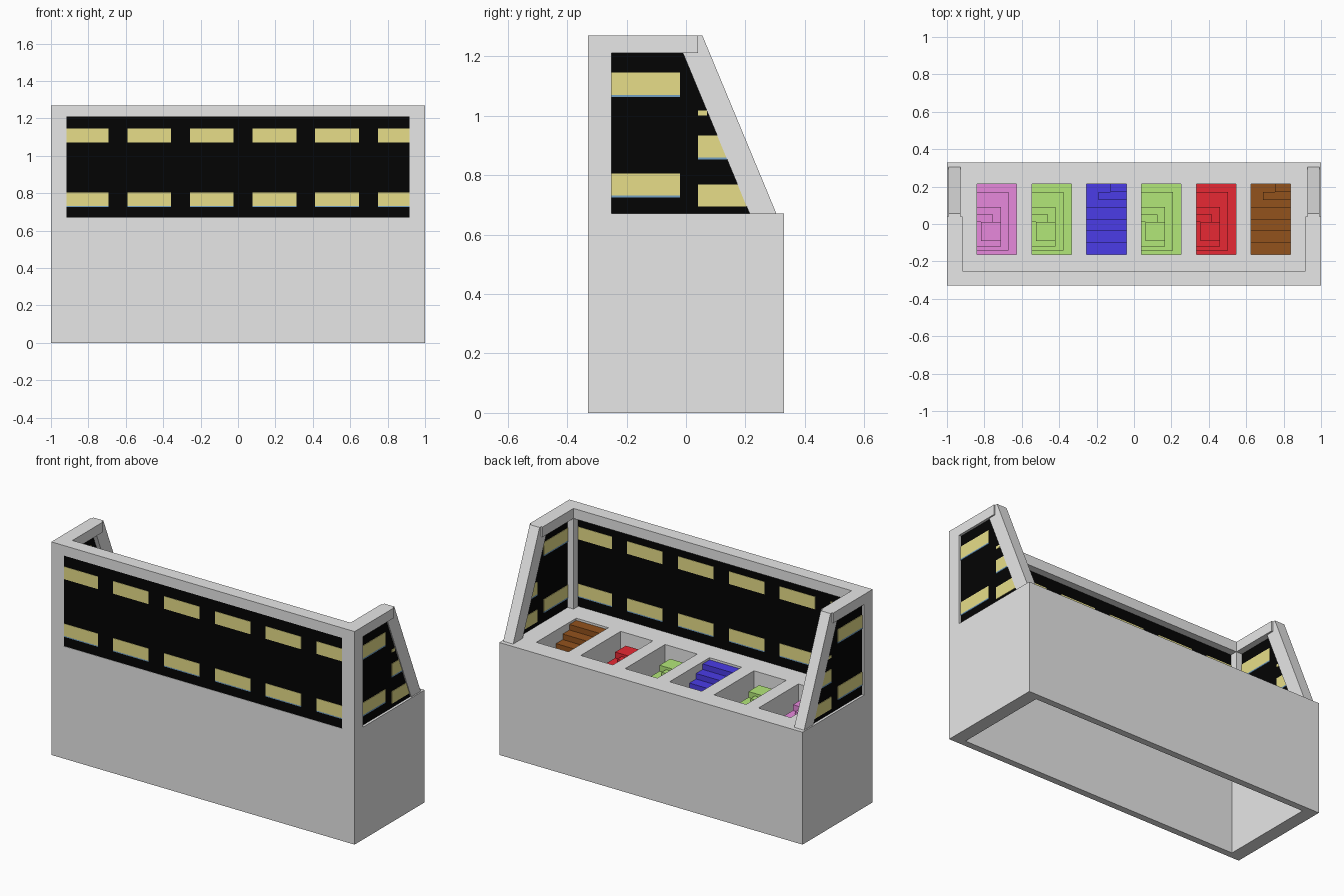
import bpy
import bmesh
from mathutils import Vector

if "Cube" in bpy.data.objects:
    bpy.data.objects.remove(bpy.data.objects["Cube"], do_unlink=True)


def material(name, r, g, b):
    m = bpy.data.materials.new(name)
    m.use_nodes = True
    m.diffuse_color = (r, g, b, 1)
    m.node_tree.nodes["Principled BSDF"].inputs["Base Color"].default_value = (r, g, b, 1)
    return m


GREY = material("light_grey", 0.8, 0.8, 0.8)
BLACK = material("black_glass", 0.001, 0.001, 0.001)
BEIGE = material("pale_yellow", 0.8, 0.73, 0.25)
TRIM = material("pale_blue", 0.17, 0.35, 0.55)
PINK = material("pink", 0.8, 0.25, 0.72)
GREEN = material("light_green", 0.45, 0.8, 0.19)
BLUE = material("blue", 0.07, 0.045, 0.8)
RED = material("red", 0.8, 0.022, 0.033)
BROWN = material("brown", 0.29, 0.085, 0.012)


def make(name, bm, mat):
    bmesh.ops.recalc_face_normals(bm, faces=bm.faces)
    mesh = bpy.data.meshes.new(name)
    bm.to_mesh(mesh)
    bm.free()
    mesh.materials.append(mat)
    obj = bpy.data.objects.new(name, mesh)
    bpy.context.collection.objects.link(obj)
    return obj


def add_box(bm, x, y, z):
    """Add a box given (min, max) along each axis."""
    verts = bmesh.ops.create_cube(bm, size=1)["verts"]
    for v in verts:
        v.co = Vector([lo + (hi - lo) * (c + 0.5) for c, (lo, hi) in zip(v.co, (x, y, z))])


def boxes(name, mat, *items):
    bm = bmesh.new()
    for item in items:
        add_box(bm, *item)
    return make(name, bm, mat)


def prism(name, mat, profile, x0, x1):
    """Extrude a (y, z) profile from x0 to x1."""
    bm = bmesh.new()
    face = bm.faces.new([bm.verts.new((x0, y, z)) for y, z in profile])
    ext = bmesh.ops.extrude_face_region(bm, geom=[face])["geom"]
    moved = [g for g in ext if isinstance(g, bmesh.types.BMVert)]
    bmesh.ops.translate(bm, verts=moved, vec=(x1 - x0, 0, 0))
    return make(name, bm, mat)


W, D, TOP, HIGH = 1.0, 0.33, 0.67, 1.27   # half width, half depth, worktop, frame top
IN_X, IN_Y, LINTEL = 0.917, -0.25, 1.21   # inner limits of the frame
PIT_FLOOR = 0.47
PIT_Y = (-0.163, 0.213)
centres = [-0.733 + 0.293 * i for i in range(6)]
HALF = 0.106

# Cabinet: hollow from below, six pits sunk into the worktop
body = boxes("cabinet", GREY, ((-W, W), (-D, D), (0, TOP)))
pits = [((c - HALF, c + HALF), PIT_Y, (PIT_FLOOR, 1)) for c in centres]
cutter = boxes("cabinet_cutter", GREY, ((-0.92, 0.92), (-0.29, 0.29), (-0.1, 0.45)), *pits)
cutter.hide_render = True
mod = body.modifiers.new("hollow", "BOOLEAN")
mod.operation, mod.solver, mod.object = "DIFFERENCE", "EXACT", cutter
bpy.context.view_layer.objects.active = body
body.select_set(True)
bpy.ops.object.modifier_apply(modifier=mod.name)
bpy.data.objects.remove(cutter, do_unlink=True)


# Pit fillings: stepped mounds or stepped banks of cubes
def filling(name, mat, c, bank):
    full = (c - HALF, c + HALF)
    y0, y1 = PIT_Y
    step = 0.042
    layers = [(full, PIT_Y, (PIT_FLOOR, 0.525))]
    if bank:
        for i in range(4):
            z = 0.525 + 0.033 * i
            layers.append((full, (y0, 0.09 - 1.5 * step * i), (z, z + 0.033)))
        layers.append(((c + 0.5 * step, c + HALF), (y1 - step, y1), (0.525, 0.645)))
        layers.append(((c - step, c + HALF), (y1 - 2 * step, y1 - step), (0.525, 0.605)))
    else:
        layers.append(((c - HALF, c + 1.5 * step), (y0 + 0.5 * step, y1 - step), (0.525, 0.565)))
        layers.append(((c - HALF, c + 0.5 * step), (y0 + step, 0.09), (0.565, 0.6)))
        layers.append(((c - HALF, c - 0.5 * step), (0.01, 0.05), (0.6, 0.62)))
        layers.append(((c - 2 * step, c + 0.5 * step), (-0.09, 0.01), (0.6, 0.635)))
    boxes(name, mat, *layers)


kinds = [("pink", PINK, 0), ("green_right", GREEN, 0), ("blue", BLUE, 1),
         ("green_left", GREEN, 0), ("red", RED, 0), ("brown", BROWN, 1)]
for c, (label, mat, bank) in zip(centres, kinds):
    filling(label + "_filling", mat, c, bank)

# Front frame and front glass, with marks running from each viewer's left
boxes("front_lintel", GREY, ((-W, W), (-D, IN_Y), (LINTEL, HIGH)))
boxes("front_glass", BLACK, ((-IN_X, IN_X), (-0.328, -0.294), (TOP, LINTEL)))
ROWS = ((0.732, 0.805), (1.07, 1.145))
marks, trims = [], []
for s, depth in ((1, (-0.33, -0.326)), (-1, (-0.296, -0.292))):
    for i in range(6):
        mid = -0.81 + 0.335 * i
        span = sorted((s * max(mid - 0.117, -IN_X), s * min(mid + 0.117, IN_X)))
        marks += [(span, depth, row) for row in ROWS]
        trims.append((span, depth, (ROWS[0][0] - 0.006, ROWS[0][0])))
boxes("front_glass_marks", BEIGE, *marks)
boxes("front_glass_trims", TRIM, *trims)


def glass_edge(z):
    """Sloping rear limit of the side glass."""
    return 0.215 - (z - TOP) * 0.415


# Side frames: post, rail, sloping rear bar, glass and its marks
for side, s in (("left", 1), ("right", -1)):
    xs = tuple(sorted((s * IN_X, s * W)))
    boxes(side + "_front_post", GREY, (xs, (-D, IN_Y), (TOP, LINTEL)))
    boxes(side + "_top_rail", GREY, (xs, (IN_Y, 0.04), (LINTEL, HIGH)))
    prism(side + "_rear_bar", GREY,
          [(0.235, 0.62), (0.325, 0.62), (0.055, HIGH), (0.03, HIGH), (-0.01, LINTEL)],
          s * 0.927, s * 0.992)
    prism(side + "_glass", BLACK,
          [(IN_Y, TOP), (glass_edge(TOP), TOP), (glass_edge(LINTEL), LINTEL), (IN_Y, LINTEL)],
          s * 0.955, s * 0.985)
    pieces = [(IN_Y, -0.02, z0, z1, BEIGE) for z0, z1 in ROWS]
    pieces += [(IN_Y, -0.02, z0 - 0.008, z0, TRIM) for z0, z1 in ROWS]
    pieces += [(0.04, 1, 0.695, 0.768, BEIGE), (0.04, 1, 0.86, 0.933, BEIGE),
               (0.04, 1, 0.852, 0.86, TRIM), (0.04, 0.07, 1.0, 1.017, BEIGE)]
    for n, (y0, y1, z0, z1, mat) in enumerate(pieces):
        prism(f"{side}_glass_mark_{n + 1}", mat,
              [(y0, z0), (min(y1, glass_edge(z0)), z0), (min(y1, glass_edge(z1)), z1), (y0, z1)],
              s * 0.952, s * 0.988)
